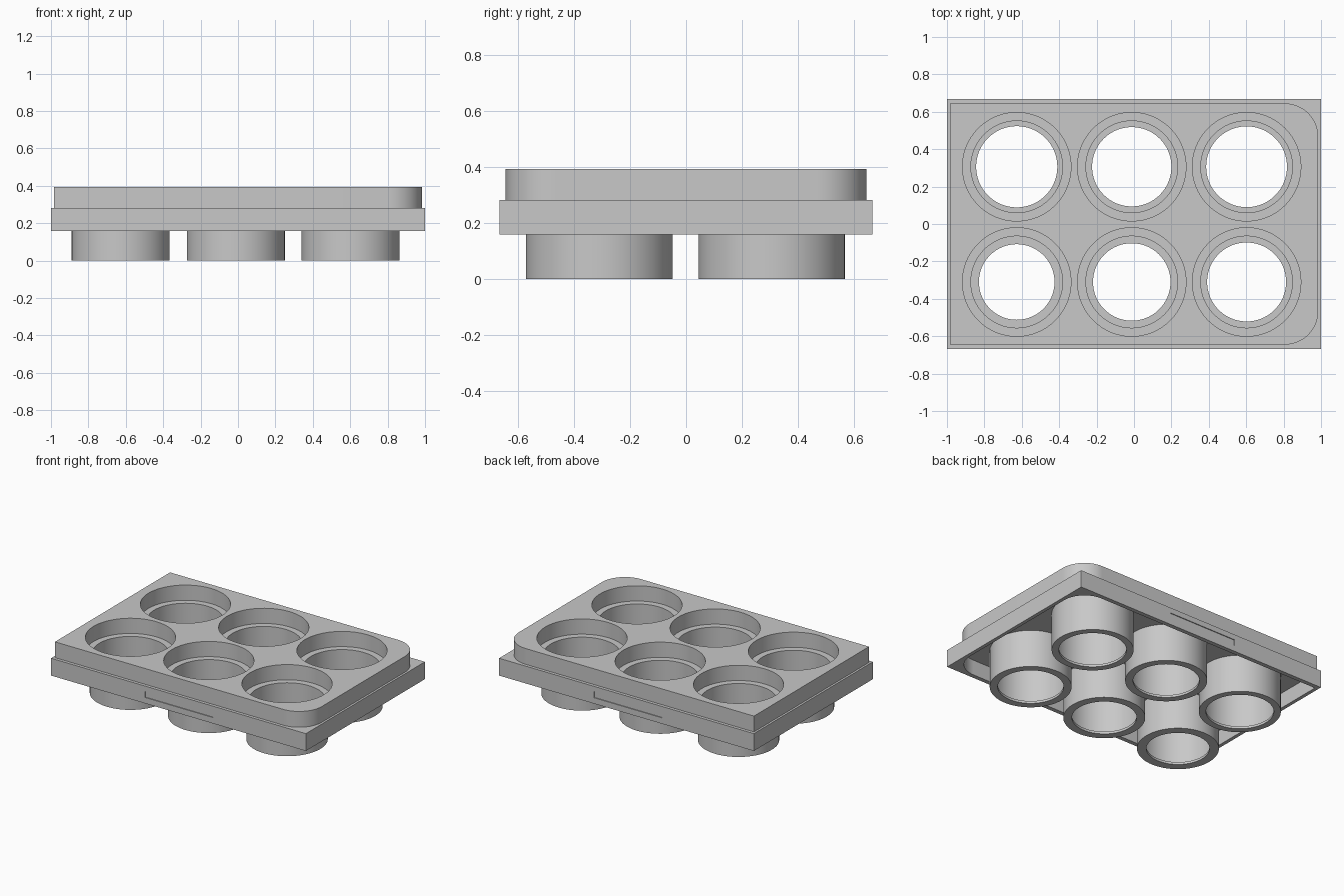
import bpy, bmesh, math

cube = bpy.data.objects.get("Cube")
if cube:
    bpy.data.objects.remove(cube, do_unlink=True)

grey = bpy.data.materials.new("plain_grey")
grey.use_nodes = True
colour = (0.58, 0.58, 0.58, 1)
grey.diffuse_color = colour
grey.node_tree.nodes["Principled BSDF"].inputs["Base Color"].default_value = colour

SEGMENTS = 96


def finish(name, bm):
    bmesh.ops.recalc_face_normals(bm, faces=bm.faces)
    mesh = bpy.data.meshes.new(name)
    bm.to_mesh(mesh)
    bm.free()
    mesh.materials.append(grey)
    obj = bpy.data.objects.new(name, mesh)
    bpy.context.collection.objects.link(obj)
    return obj


def prism(name, outline, z0, z1):
    """Closed upright prism over an outline."""
    bm = bmesh.new()
    base = bm.faces.new([bm.verts.new((x, y, z0)) for x, y in outline])
    top = bmesh.ops.extrude_face_region(bm, geom=[base])["geom"]
    moved = [v for v in top if isinstance(v, bmesh.types.BMVert)]
    bmesh.ops.translate(bm, verts=moved, vec=(0, 0, z1 - z0))
    return finish(name, bm)


def rectangle(hx, hy, cx=0, cy=0):
    return [(cx - hx, cy - hy), (cx + hx, cy - hy), (cx + hx, cy + hy), (cx - hx, cy + hy)]


def rounded_on_left(hx, hy, r, steps=20):
    """Rectangle whose two +x corners are rounded."""
    points = [(-hx, hy), (-hx, -hy)]
    for side, start in ((-1, -math.pi / 2), (1, 0)):
        for i in range(steps + 1):
            a = start + i / steps * math.pi / 2
            points.append((hx - r + r * math.cos(a), side * (hy - r) + r * math.sin(a)))
    return points


def lathe(name, profile, cx, cy):
    """Closed stack of circles given as (radius, z)."""
    bm = bmesh.new()
    rings = []
    for r, z in profile:
        rings.append([bm.verts.new((cx + r * math.cos(t), cy + r * math.sin(t), z))
                      for t in (2 * math.pi * i / SEGMENTS for i in range(SEGMENTS))])
    for low, high in zip(rings, rings[1:]):
        for i in range(SEGMENTS):
            j = (i + 1) % SEGMENTS
            bm.faces.new((low[i], low[j], high[j], high[i]))
    bm.faces.new(rings[0])
    bm.faces.new(rings[-1])
    return finish(name, bm)


def combine(target, tool, operation):
    tool.hide_render = True
    mod = target.modifiers.new(operation.lower(), "BOOLEAN")
    mod.operation = operation
    mod.solver = "EXACT"
    mod.object = tool
    bpy.context.view_layer.objects.active = target
    bpy.ops.object.modifier_apply(modifier=mod.name)
    bpy.data.objects.remove(tool, do_unlink=True)


# Square skirt with the raised deck on top
tray = prism("cup_tray", rectangle(1.0, 0.667), 0.158, 0.281)
deck = prism("deck", rounded_on_left(0.985, 0.645, 0.18), 0.25, 0.393)
combine(tray, deck, "UNION")

# Hollow underside
cavity = prism("cavity", rounded_on_left(0.975, 0.637, 0.17), 0.1, 0.266)
combine(tray, cavity, "DIFFERENCE")

# Very shallow slots in the front and back of the skirt
for side, centre in ((-1, 0.004), (1, -0.012)):
    slot = prism("slot", rectangle(0.267, 0.02, centre, side * 0.681), 0.2, 0.243)
    combine(tray, slot, "DIFFERENCE")

# Cups below the deck, then their bores: wide recess, cup wall and a thin bottom lip
columns = (-0.627, -0.012, 0.602)
rows = ((-0.31, (0.202, 0.207, 0.211)), (0.306, (0.217, 0.212, 0.216)))
places = [(x, y, hole) for y, holes in rows for x, hole in zip(columns, holes)]
for x, y, hole in places:
    combine(tray, lathe("cup", [(0.262, 0), (0.262, 0.275)], x, y), "UNION")
for x, y, hole in places:
    steps = [(hole, -0.1), (hole, 0.017), (0.245, 0.017), (0.245, 0.285), (0.29, 0.285), (0.29, 0.5)]
    combine(tray, lathe("bore", steps, x, y), "DIFFERENCE")

bpy.ops.object.select_all(action="DESELECT")
tray.select_set(True)
bpy.context.view_layer.objects.active = tray
bpy.ops.object.shade_smooth_by_angle(angle=math.radians(30))
